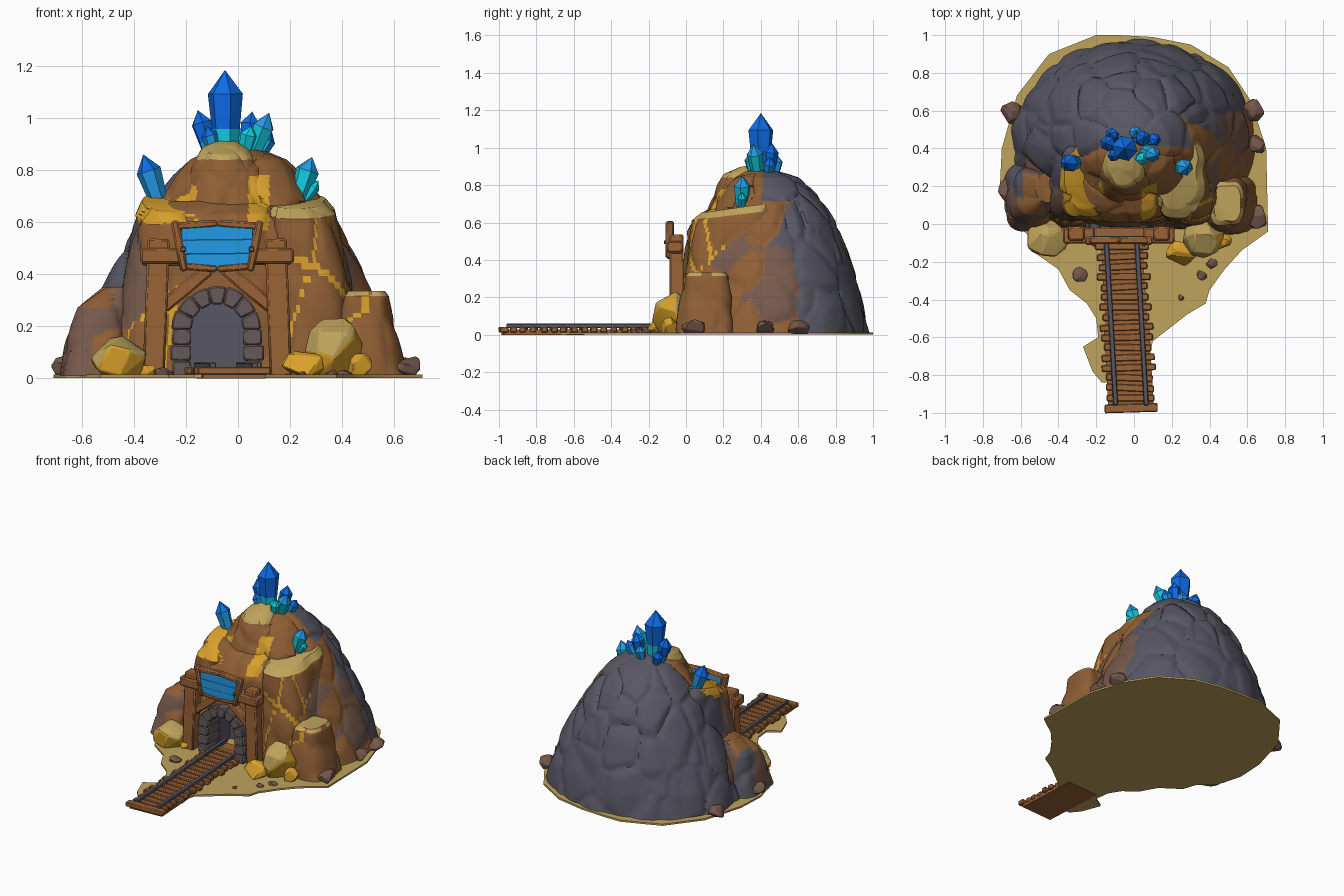
import bpy, bmesh, math, random
from mathutils import Vector, noise

if "Cube" in bpy.data.objects:
    bpy.data.objects.remove(bpy.data.objects["Cube"])

random.seed(4)

def mat(name, hexcol):
    m = bpy.data.materials.new(name)
    c = [int(hexcol[i:i + 2], 16) / 255 for i in (0, 2, 4)]
    m.diffuse_color = [x / 12.92 if x <= 0.04045 else ((x + 0.055) / 1.055) ** 2.4 for x in c] + [1]
    m.use_nodes = True
    m.node_tree.nodes["Principled BSDF"].inputs["Base Color"].default_value = m.diffuse_color
    return m

NAMES = ["slate", "brown_rock", "taupe", "tan", "gold", "wood", "deep_blue", "sky_blue", "cyan", "arch_grey"]
HEX = ["585764", "8E5E34", "76594C", "C0A45C", "D8A02A", "9A6336", "0E70F0", "249DEA", "12CFE2", "665A5C"]
MATS = [mat(n, h) for n, h in zip(NAMES, HEX)]
SLATE, BROWN, TAUPE, TAN, GOLD, WOOD, DEEP, SKY, CYAN, STONE = range(10)

def finish(bm, name, mi=None, angle=30, bevel=0):
    """Turn a bmesh into an object; mi None keeps face colours already set."""
    bmesh.ops.recalc_face_normals(bm, faces=bm.faces[:])
    if mi is not None:
        for f in bm.faces:
            f.material_index = mi
    me = bpy.data.meshes.new(name)
    bm.to_mesh(me)
    bm.free()
    ob = bpy.data.objects.new(name, me)
    bpy.context.collection.objects.link(ob)
    for m in MATS:
        me.materials.append(m)
    if bevel:
        b = ob.modifiers.new("bevel", 'BEVEL')
        b.width, b.segments = bevel, 1
    bpy.ops.object.select_all(action='DESELECT')
    ob.select_set(True)
    bpy.context.view_layer.objects.active = ob
    bpy.ops.object.shade_smooth_by_angle(angle=math.radians(angle))
    return ob

def prism(name, pts, offset, mi, bevel=0):
    """Polygon swept along an offset vector."""
    bm = bmesh.new()
    f = bm.faces.new([bm.verts.new(p) for p in pts])
    r = bmesh.ops.extrude_face_region(bm, geom=[f])
    bmesh.ops.translate(bm, vec=offset, verts=[v for v in r["geom"] if isinstance(v, bmesh.types.BMVert)])
    return finish(bm, name, mi, bevel=bevel)

def beam(name, p, q, w, d, mi=WOOD, bevel=0.008, up=(0, 1, 0)):
    """Box from p to q; d is its size along 'up', w across."""
    p, q, up = Vector(p), Vector(q), Vector(up)
    s = (q - p).cross(up).normalized() * w / 2
    u = up * d / 2
    return prism(name, [p + s + u, p + s - u, p - s - u, p - s + u], q - p, mi, bevel)

# ---- mountain made of overlapping chiselled lofts ----
S = Vector((5.2, 5.2, 3.4))

def cell(p):
    d, pts = noise.voronoi(p * S)
    return d[1] - d[0], Vector([pts[0][i] / S[i] for i in range(3)])

def rock_colour(c, n, cap):
    gap, k = cell(c)
    rnd = noise.noise(k * 9 + Vector((3, 7, 1)))
    edge = 0.42 + 0.33 * max(-0.6, min(0.5, c.x))
    g = k.y + 0.08 * rnd
    if (g > edge and c.y > edge - 0.12) or (c.z > .72 and c.y > .41):
        return SLATE
    # pale tops of the peak, shoulders and ledges
    if c.z > .84 and n.z > .4 and abs(c.x + .04) < .14 or n.z > .6 and (c.z < .74 and abs(c.x) > .11 or c.z < .5):
        return cap
    # golden seams either side of the peak and on the left shoulder
    if c.y < .36 and (c.x < -.16 and .59 < c.z < .74 and rnd > -.1 or .04 < c.x < .12 and .57 < c.z < .78):
        return GOLD
    if g > edge - 0.27 and abs(c.x) > 0.3:
        return TAUPE if rnd > -0.25 else BROWN
    if c.y < .2 and gap < .06 and abs(c.x) > .18 and rnd > .05:
        return GOLD
    return GOLD if rnd > 0.35 and c.x < .1 and c.z > .1 else BROWN

def loft(name, rings, steps, seg, rough, cap=TAN, power=2.3, back=None, tilt=0):
    """rings: (z, centre x, centre y, radius x, radius y)."""
    bm = bmesh.new()
    loops = []
    ztop = rings[-1][0]
    for a, b in zip(rings, rings[1:] + [None]):
        for s in range(steps if b else 1):
            z, cx, cy, rx, ry = [u + (v - u) * s / steps for u, v in zip(a, b or a)]
            loop = []
            for i in range(seg):
                t = math.tau * i / seg
                co, si = math.cos(t), math.sin(t)
                e = 2 / (back if back and si > 0 else power)
                p = Vector((cx + rx * math.copysign(abs(co) ** e, co), cy + ry * math.copysign(abs(si) ** e, si), z))
                gap, k = cell(p)
                push = rough * (min(1, gap / 0.3) - 0.8 + noise.noise(k * 11))
                p += Vector((co, si, 0)) * push
                p.z = max(.006, p.z + tilt * (p.y - cy) * (z / ztop) ** 2)
                loop.append(bm.verts.new(p))
            loops.append(loop)
    for lo, hi in zip(loops, loops[1:]):
        for i in range(seg):
            j = (i + 1) % seg
            bm.faces.new([lo[i], lo[j], hi[j], hi[i]])
    bm.faces.new(loops[0])
    bm.faces.new(loops[-1])
    bmesh.ops.recalc_face_normals(bm, faces=bm.faces[:])
    for f in bm.faces:
        f.material_index = rock_colour(f.calc_center_median(), f.normal, cap)
    return finish(bm, name, None, 38)

dome = [(0, .64, -.04, .98), (.15, .60, 0, .955), (.3, .54, .03, .92), (.45, .465, .06, .87), (.6, .385, .11, .80),
        (.7, .315, .16, .74), (.78, .25, .21, .67), (.84, .185, .25, .6), (.875, .1, .32, .5), (.885, .03, .38, .44)]
main = loft("mountain", [(z, 0, (a + b) / 2, rx, (b - a) / 2) for z, rx, a, b in dome], 10, 220, 0.016, BROWN, back=1.95)
wall = loft("front_wall", [(0, -.06, .2, .43, .23), (.3, -.06, .2, .38, .22), (.55, -.06, .22, .3, .22),
                           (.63, -.06, .25, .26, .2), (.68, -.06, .28, .2, .14)], 9, 120, 0.014, BROWN)
right = loft("right_shoulder", [(0, .29, .22, .22, .24), (.35, .27, .23, .175, .23), (.64, .235, .26, .14, .22),
                                (.68, .225, .28, .115, .19)], 11, 90, 0.014, TAN, 2.8, tilt=.14)
left = loft("left_shoulder", [(0, -.32, .21, .21, .23), (.35, -.29, .22, .165, .21), (.63, -.265, .23, .13, .2),
                              (.68, -.255, .25, .105, .17)], 11, 90, 0.014, GOLD, 2.8, tilt=.25)
loft("peak", [(.5, -.05, .3, .21, .22), (.7, -.04, .3, .17, .18), (.82, -.04, .3, .13, .13),
              (.88, -.05, .31, .085, .1), (.905, -.05, .33, .045, .05)], 9, 90, 0.012, tilt=.2)
loft("right_ledge", [(0, .50, .1, .155, .16), (.2, .49, .11, .115, .14), (.315, .49, .11, .09, .12),
                     (.335, .49, .11, .075, .1)], 7, 50, 0.012, TAN, 3)
loft("left_ledge", [(0, -.55, .14, .14, .18), (.15, -.54, .15, .12, .15), (.27, -.52, .17, .1, .12),
                    (.35, -.47, .19, .05, .08)], 7, 50, 0.012, BROWN, 3)

# ---- tunnel cut and its lining ----
CX, SPRING = -0.08, 0.185

def arch(r, y, z0):
    top = [(CX + r * math.cos(math.pi * i / 14), y, SPRING + r * math.sin(math.pi * i / 14)) for i in range(15)]
    return [(CX + r, y, z0)] + top + [(CX - r, y, z0)]

cutter = prism("tunnel_cutter", arch(.116, -.3, -.05), (0, .5, 0), SLATE)
cutter.hide_render = True
for ob in (main, wall, right, left):
    m = ob.modifiers.new("tunnel", 'BOOLEAN')
    m.operation, m.object, m.solver = 'DIFFERENCE', cutter, 'EXACT'
    bpy.context.view_layer.objects.active = ob
    bpy.ops.object.modifier_apply(modifier="tunnel")
bpy.data.objects.remove(cutter)
bm = bmesh.new()
a, b = [[bm.verts.new(p) for p in arch(.113, y, .013)] for y in (-.05, .19)]
for i in range(len(a) - 1):
    bm.faces.new([a[i], a[i + 1], b[i + 1], b[i]])
bm.faces.new(b)
finish(bm, "tunnel_lining", SLATE)

# ---- arch stones ----
for i in range(7):
    t0, t1 = [math.pi * (i + g) / 7 for g in (.01, .99)]
    ro = .172 + random.uniform(-.006, .006)
    pts = [(CX + r * math.cos(t), -.075, SPRING + r * math.sin(t))
           for r, t in ((.1, t0), (ro, t0), (ro, (t0 + t1) / 2), (ro, t1), (.1, t1))]
    prism("arch_stone", pts, (0, .14, 0), STONE, .006)
for s in (-1, 1):
    for i in range(3):
        beam("jamb_stone", (CX + s * .1, -.005, .035 + i * .061), (CX + s * (.172 + .008 * (i % 2)), -.005, .035 + i * .061),
             .06, .14, STONE, .006)

# ---- timber gate ----
for s in (-1, 1):
    x = CX + s * .23
    beam("gate_post", (x + s * .015, -.05, .005), (x - s * .005, -.05, .535), .085, .075)
    beam("beam_end", (x - s * .1, -.06, .47), (x + s * .065, -.06, .47), .06, .085)
    beam("gate_brace", (x - s * .02, -.045, .27), (CX + s * .03, -.045, .42), .05, .045)
beam("gate_beam", (CX - .29, -.05, .455), (CX + .285, -.05, .46), .05, .06)

# ---- sign: bowed wooden frame with blue planks ----
def side(s, z):
    return CX + s * (.128 + .2 * (z - .42))
for z, bow in ((.432, -.012), (.582, .012)):
    for s in (-1, 1):
        beam("sign_rail", (CX, -.085, z + bow), (side(s, z) + s * .012, -.085, z), .03, .04)
for s in (-1, 1):
    beam("sign_stile", (side(s, .41), -.088, .41), (side(s, .605), -.088, .605), .03, .045)
    beam("sign_peg", (side(s, .49) - s * .02, -.112, .495), (side(s, .49), -.112, .495), .02, .012, TAUPE, .003)
for i in range(3):
    z = .45 + i * .053
    beam("sign_plank", (CX - .137, -.083, z), (CX + .137, -.083, z + .003), .0555, .036 + .004 * (i % 2), SKY, .002)

# ---- ground plate ----
outline = [(-.2, 1), (-.45, .9), (-.62, .68), (-.7, .4), (-.71, .2), (-.66, .03), (-.56, -.06), (-.53, -.15), (-.4, -.24),
           (-.34, -.35), (-.25, -.42), (-.2, -.5), (-.19, -.6), (-.27, -.65), (-.22, -.78), (-.17, -.84), (.04, -.84),
           (.1, -.62), (.28, -.48), (.38, -.42), (.4, -.35), (.48, -.24), (.57, -.14), (.71, -.04), (.7, .4),
           (.62, .65), (.5, .83), (.3, .95), (.1, .99), (-.08, 1)]
prism("ground", [(x, y, 0) for x, y in outline], (0, 0, .012), TAN)

# ---- mine track ----
def track_x(y):
    return -.065 + .057 * (-.1 - y)
beam("track_bed", (track_x(.1), .1, .018), (track_x(-.6), -.6, .018), .22, .02, bevel=0, up=(0, 0, 1))
beam("track_bed_end", (track_x(-.55), -.55, .013), (track_x(-.98), -.98, .013), .24, .03, bevel=0, up=(0, 0, 1))
for i in range(19):
    y = -.975 + i * .0535
    w, k = .133 + random.uniform(-.012, .012), random.uniform(-.008, .008)
    beam("sleeper", (track_x(y) - w, y - k, .027), (track_x(y) + w, y + k, .027), .036 if i else .046, .03, bevel=.005, up=(0, 0, 1))
for s in (-.081, .081):
    beam("rail", (track_x(.1) + s, .1, .047), (track_x(-.96) + s, -.96, .047), .026, .024, SLATE, .004, (0, 0, 1))

# ---- loose rocks: convex hulls of random points ----
def boulder(name, x, y, r, h, side_mi, top_mi):
    bm = bmesh.new()
    for i in range(20):
        v = Vector([random.gauss(0, 1) for _ in range(3)]).normalized()
        bm.verts.new((x + v.x * r, y + v.y * r, max(0.004, h * (.42 + .6 * v.z))))
    bmesh.ops.convex_hull(bm, input=bm.verts[:])
    bmesh.ops.delete(bm, geom=[v for v in bm.verts if not v.link_faces], context='VERTS')
    bmesh.ops.dissolve_limit(bm, angle_limit=.2, verts=bm.verts[:], edges=bm.edges[:])
    bmesh.ops.recalc_face_normals(bm, faces=bm.faces[:])
    for f in bm.faces:
        f.material_index = top_mi if f.normal.z > -.1 and f.normal.x < .75 else side_mi
    finish(bm, name, None, 20, r * .06)

for x, y, r, h in ((-.46, -.08, .115, .16), (.37, -.07, .115, .24), (.25, -.16, .085, .11), (-.35, -.05, .06, .06), (.46, -.08, .06, .1)):
    boulder("gold_boulder", x, y, r, h, GOLD, TAN if r > .1 else GOLD)
for x, y, r, h in ((.63, .6, .065, .08), (.65, .42, .055, .08), (.65, .04, .068, .09), (-.65, .59, .062, .08), (-.58, .08, .1, .14),
                   (-.65, .18, .07, .1), (-.29, -.27, .045, .04), (.36, -.27, .03, .03), (.41, -.21, .032, .03), (.25, -.39, .018, .025)):
    boulder("small_rock", x, y, r, h, TAUPE, TAUPE)

# ---- crystals: six-sided tapered prisms coloured by height ----
def crystal(base, tip, r, cols):
    base, tip = Vector(base), Vector(tip)
    q = (tip - base).to_track_quat('Z', 'Y')
    L = (tip - base).length
    r *= 1.15
    bm = bmesh.new()
    loops = [[bm.verts.new(base + q @ Vector((r * k * math.cos(i * math.pi / 3 + .3), r * k * math.sin(i * math.pi / 3 + .3), L * h)))
              for i in range(6)] for h, k in ((0, .62), (.36, .8), (.74, 1))]
    apex = bm.verts.new(tip)
    bm.faces.new(loops[0]).material_index = cols[0]
    for i in range(6):
        j = (i + 1) % 6
        for n in (0, 1):
            bm.faces.new([loops[n][i], loops[n][j], loops[n + 1][j], loops[n + 1][i]]).material_index = cols[n]
        bm.faces.new([loops[2][i], loops[2][j], apex]).material_index = cols[2]
    finish(bm, "crystal", None, 10)

crystal((-.045, .4, .83), (-.05, .4, 1.185), .06, (CYAN, DEEP, DEEP))
crystal((-.1, .42, .84), (-.155, .43, 1.03), .036, (SKY, DEEP, DEEP))
crystal((.03, .44, .84), (.055, .46, 1.025), .036, (CYAN, DEEP, DEEP))
crystal((.04, .39, .82), (.12, .36, 1.02), .038, (CYAN, CYAN, SKY))
crystal((-.08, .37, .83), (-.12, .36, .97), .028, (CYAN, SKY, DEEP))
crystal((.02, .36, .84), (.05, .34, .97), .03, (CYAN, CYAN, CYAN))
crystal((.06, .44, .82), (.13, .45, .95), .03, (CYAN, SKY, DEEP))
crystal((-.09, .46, .82), (-.13, .48, .95), .03, (SKY, DEEP, DEEP))
crystal((0, .47, .83), (.01, .49, .96), .03, (CYAN, SKY, SKY))
crystal((-.285, .33, .62), (-.365, .32, .86), .042, (SKY, SKY, DEEP))
crystal((-.27, .33, .63), (-.345, .35, .73), .024, (SKY, SKY, SKY))
crystal((.22, .3, .65), (.285, .3, .85), .04, (CYAN, CYAN, SKY))
crystal((.24, .3, .66), (.31, .3, .76), .022, (CYAN, CYAN, CYAN))
